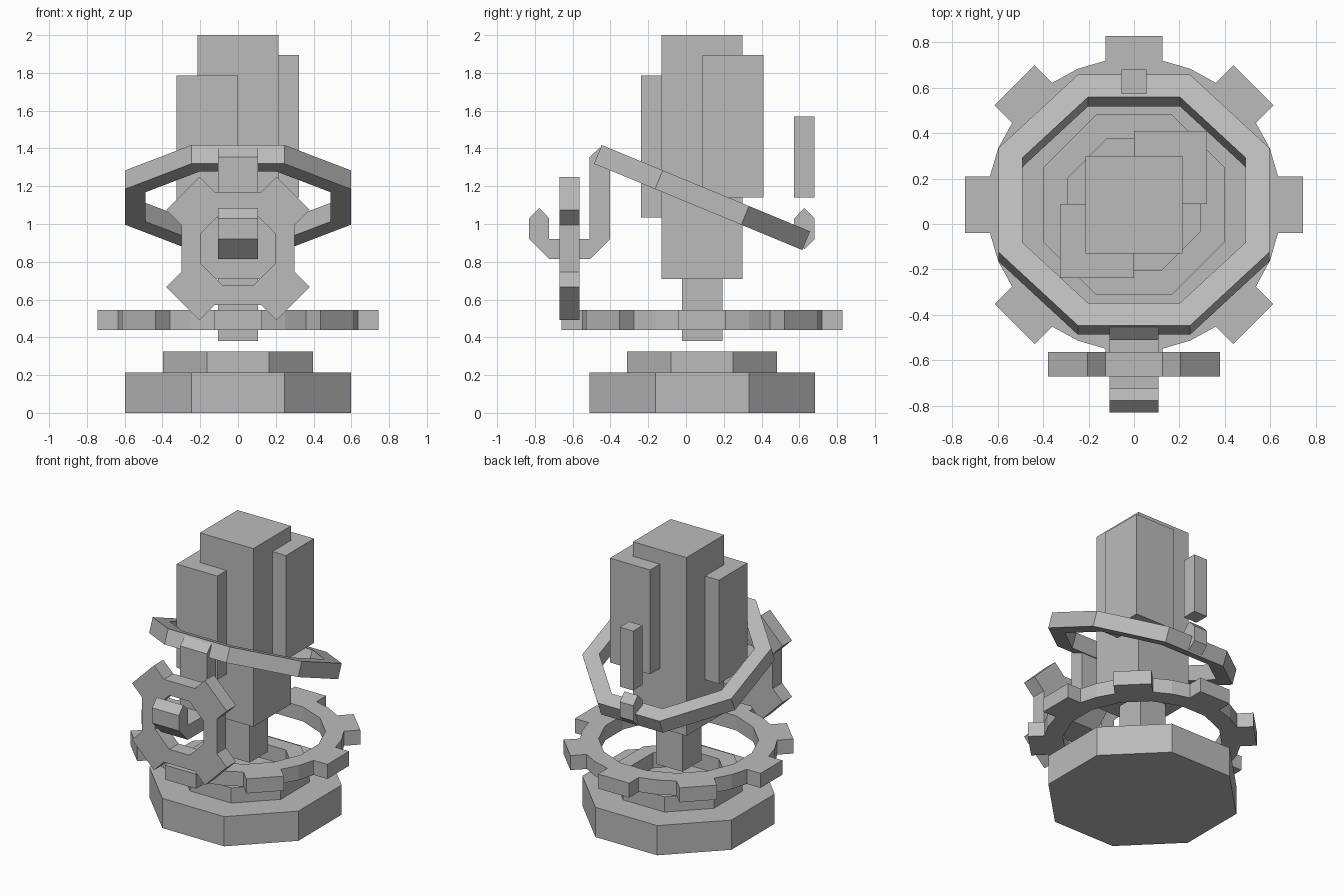
import bpy
import bmesh
import math
from mathutils import Matrix, Vector

if "Cube" in bpy.data.objects:
    bpy.data.objects.remove(bpy.data.objects["Cube"], do_unlink=True)

GREY = (0.5, 0.5, 0.5, 1.0)
AXIS_Y = 0.085          # the column stands slightly behind the origin

mat = bpy.data.materials.new("plain_grey")
mat.use_nodes = True
mat.diffuse_color = GREY
mat.node_tree.nodes["Principled BSDF"].inputs["Base Color"].default_value = GREY

# Orientations for flat profiles: side view (y, z) and front view (x, z)
SIDE = Matrix(((0, 0, 1), (1, 0, 0), (0, 1, 0))).to_4x4()
FRONT = Matrix.Rotation(math.radians(90), 4, "X")


def add_object(name, mesh):
    mesh.materials.clear()
    mesh.materials.append(mat)
    obj = bpy.data.objects.new(name, mesh)
    bpy.context.scene.collection.objects.link(obj)
    return obj


def polygon(sides, apothem):
    """Regular polygon with flat sides facing the axes."""
    r = apothem / math.cos(math.pi / sides)
    return [(r * math.cos((i + 0.5) * math.tau / sides),
             r * math.sin((i + 0.5) * math.tau / sides)) for i in range(sides)]


def turned(points, count, start=0.0):
    """Repeat a piece of outline around the centre."""
    out = []
    for i in range(count):
        rot = Matrix.Rotation(start + i * math.tau / count, 2)
        out += [tuple(rot @ Vector(p)) for p in points]
    return out


def plate(name, loops, depth, location, orient=Matrix()):
    """Extrude an outline (with optional hole), centred on its location."""
    curve = bpy.data.curves.new(name + "_outline", "CURVE")
    curve.dimensions = "2D"
    curve.fill_mode = "BOTH"
    curve.extrude = depth / 2
    for loop in loops:
        spline = curve.splines.new("POLY")
        spline.points.add(len(loop) - 1)
        for point, (u, v) in zip(spline.points, loop):
            point.co = (u, v, 0, 1)
        spline.use_cyclic_u = True
    helper = bpy.data.objects.new(name + "_outline", curve)
    bpy.context.scene.collection.objects.link(helper)
    graph = bpy.context.evaluated_depsgraph_get()
    mesh = bpy.data.meshes.new_from_object(helper.evaluated_get(graph))
    bpy.data.objects.remove(helper, do_unlink=True)
    bm = bmesh.new()
    bm.from_mesh(mesh)
    bmesh.ops.remove_doubles(bm, verts=bm.verts, dist=0.0005)
    bmesh.ops.recalc_face_normals(bm, faces=bm.faces)
    for face in bm.faces:
        face.smooth = False
    bm.to_mesh(mesh)
    bm.free()
    obj = add_object(name, mesh)
    obj.matrix_world = Matrix.Translation(location) @ orient
    return obj


def box(name, x, y, z):
    """Block given by its (low, high) extents."""
    bm = bmesh.new()
    bmesh.ops.create_cube(bm, size=1)
    for v in bm.verts:
        v.co = [(a + b) / 2 + c * (b - a) for (a, b), c in zip((x, y, z), v.co)]
    mesh = bpy.data.meshes.new(name)
    bm.to_mesh(mesh)
    bm.free()
    return add_object(name, mesh)


# Stepped base with a recessed upper tier
plate("base", [polygon(8, 0.597)], 0.215, (0, AXIS_Y, 0.1075))
plate("base_rim", [polygon(8, 0.398), polygon(8, 0.29)], 0.11, (0, AXIS_Y, 0.27))

# Large flat gear
tooth = [(0.634, -0.125), (0.743, -0.125), (0.743, 0.125), (0.634, 0.125), (0.598, 0.248)]
plate("large_gear", [turned(tooth, 8), polygon(16, 0.515)], 0.105, (0, AXIS_Y, 0.4925))

# Central column and its side blocks
box("post", (-0.107, 0.107), (-0.022, 0.192), (0.38, 0.72))
box("column", (-0.214, 0.214), (-0.13, 0.3), (0.71, 2.0))
box("front_right_block", (-0.325, 0), (-0.237, 0.088), (1.035, 1.785))
box("back_left_block", (0, 0.322), (0.088, 0.41), (1.14, 1.895))

# Tilted ring around the column
plate("tilted_ring", [polygon(8, 0.597), polygon(8, 0.49)], 0.107,
      (0, AXIS_Y, 1.14), Matrix.Rotation(math.radians(-22.5), 4, "X"))

# Hook that carries the small gear
hook = [(-0.402, 1.355), (-0.402, 0.92), (-0.507, 0.815), (-0.725, 0.815),
        (-0.83, 0.92), (-0.83, 1.03), (-0.777, 1.085), (-0.724, 1.03),
        (-0.724, 0.92), (-0.51, 0.92), (-0.51, 1.355), (-0.456, 1.405)]
plate("hook", [hook], 0.214, (0, 0, 0), SIDE)

# Small upright gear with teeth on its diagonal sides
small_tooth = [(0.325, -0.124), (0.412, -0.124), (0.412, 0.124), (0.325, 0.124)]
small_tooth = [(u if u > 0.4 else 0.3, v) for u, v in small_tooth]
plate("small_gear", [turned(small_tooth, 4, math.pi / 4), polygon(8, 0.195)],
      0.107, (0, -0.617, 0.87), FRONT)

# Floating block and pointed peg at the back
box("back_block", (-0.054, 0.054), (0.573, 0.68), (1.14, 1.57))
peg = [(0.573, 0.92), (0.627, 0.867), (0.68, 0.92),
       (0.68, 1.03), (0.627, 1.085), (0.573, 1.03)]
plate("back_peg", [peg], 0.108, (0, 0, 0), SIDE)
